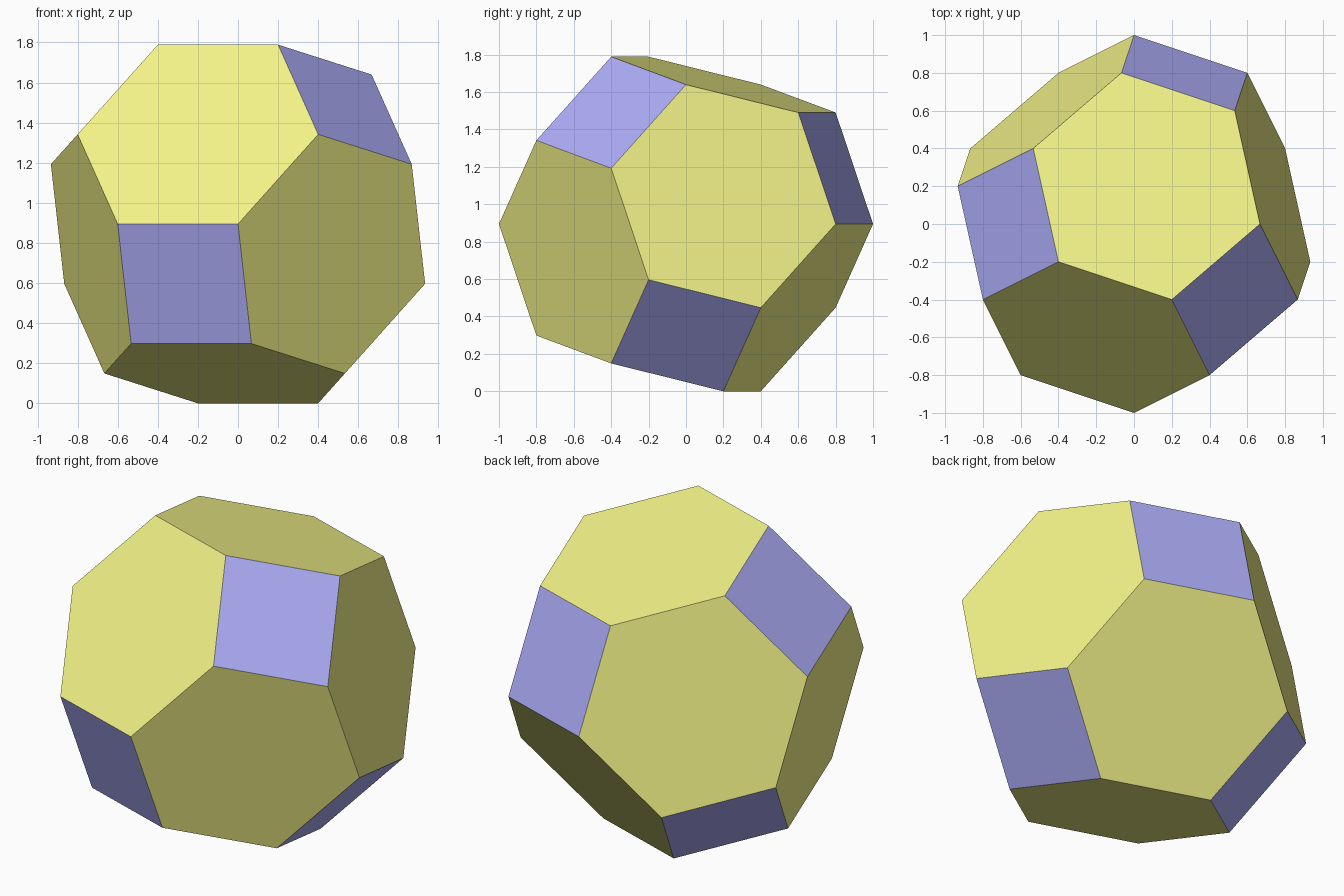
import bpy
import bmesh
from mathutils import Matrix, Vector

if "Cube" in bpy.data.objects:
    bpy.data.objects.remove(bpy.data.objects["Cube"])


def material(name, color):
    mat = bpy.data.materials.new(name)
    mat.diffuse_color = (*color, 1.0)
    mat.use_nodes = True
    mat.node_tree.nodes["Principled BSDF"].inputs["Base Color"].default_value = mat.diffuse_color
    return mat


# Truncated octahedron corners: every signed permutation of (0, 1, 2), radius 1
R = range(-2, 3)
corners = [Vector((x, y, z)) / 5 ** 0.5 for x in R for y in R for z in R
           if sorted((abs(x), abs(y), abs(z))) == [0, 1, 2]]

# Tilt: columns are the directions of the three square-face axes
u = Vector((-0.2981, -0.8944, -0.3333)).normalized()
v = Vector((0.5963, -0.4472, 0.6667)).normalized()
w = u.cross(v)
tilt = Matrix((u, v, w)).transposed()

# Hull, then merge coplanar triangles into squares and hexagons
bm = bmesh.new()
for c in corners:
    bm.verts.new(tilt @ c)
bmesh.ops.convex_hull(bm, input=bm.verts[:])
bmesh.ops.dissolve_limit(bm, angle_limit=0.02, verts=bm.verts[:], edges=bm.edges[:])
bmesh.ops.recalc_face_normals(bm, faces=bm.faces[:])

# Rest on the ground
low = min(p.co.z for p in bm.verts)
bmesh.ops.translate(bm, verts=bm.verts[:], vec=(0, 0, -low))

# Yellow hexagons, blue squares
for f in bm.faces:
    f.material_index = 1 if len(f.verts) == 4 else 0
    f.smooth = False

mesh = bpy.data.meshes.new("truncated_octahedron")
bm.to_mesh(mesh)
bm.free()
mesh.materials.append(material("yellow_hexagon", (0.9, 0.9, 0.25)))
mesh.materials.append(material("blue_square", (0.42, 0.42, 0.95)))
bpy.context.collection.objects.link(bpy.data.objects.new("truncated_octahedron", mesh))
